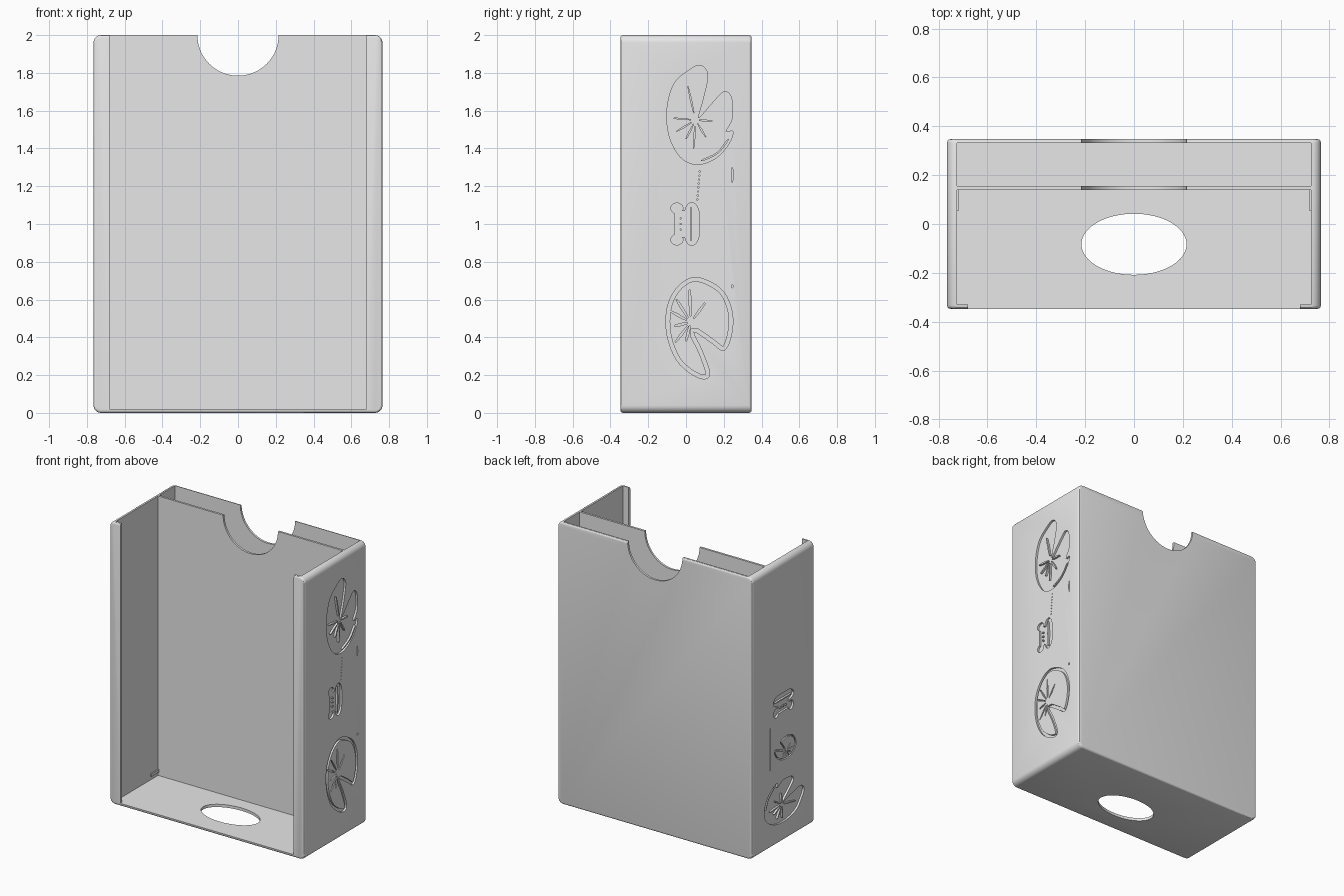
import bpy, bmesh, math
from mathutils import Vector

if "Cube" in bpy.data.objects:
    bpy.data.objects.remove(bpy.data.objects["Cube"])

grey = bpy.data.materials.new("plain grey")
grey.diffuse_color = (0.8, 0.8, 0.8, 1)
grey.use_nodes = True
grey.node_tree.nodes["Principled BSDF"].inputs["Base Color"].default_value = grey.diffuse_color


def new_object(name, bm):
    bmesh.ops.recalc_face_normals(bm, faces=bm.faces)
    mesh = bpy.data.meshes.new(name)
    bm.to_mesh(mesh)
    bm.free()
    mesh.materials.append(grey)
    ob = bpy.data.objects.new(name, mesh)
    bpy.context.collection.objects.link(ob)
    return ob


def box(name, x0, x1, y0, y1, z0, z1):
    bm = bmesh.new()
    bmesh.ops.create_cube(bm, size=1)
    for v in bm.verts:
        v.co = ((x0 + x1) / 2 + v.co.x * (x1 - x0), (y0 + y1) / 2 + v.co.y * (y1 - y0),
                (z0 + z1) / 2 + v.co.z * (z1 - z0))
    return new_object(name, bm)


def prism(name, pts, place):
    """Extrude a 2D outline; place(a, b, side) gives the 3D point."""
    bm = bmesh.new()
    caps = [[bm.verts.new(place(a, b, s)) for a, b in pts] for s in (0, 1)]
    for cap in caps:
        bm.faces.new(cap)
    for i in range(len(pts)):
        j = (i + 1) % len(pts)
        bm.faces.new((caps[0][i], caps[0][j], caps[1][j], caps[1][i]))
    return new_object(name, bm)


def cut(target, cutter):
    old = target.data.copy()
    mod = target.modifiers.new("cut", 'BOOLEAN')
    mod.operation, mod.solver, mod.object = 'DIFFERENCE', 'EXACT', cutter
    bpy.context.view_layer.objects.active = target
    bpy.ops.object.modifier_apply(modifier=mod.name)
    if len(target.data.polygons) < 6:
        target.data = old
    bpy.data.objects.remove(cutter)


def ellipse(cx, cy, rx, ry, n=64):
    return [(cx + rx * math.cos(2 * math.pi * i / n), cy + ry * math.sin(2 * math.pi * i / n))
            for i in range(n)]


def smooth(pts, closed=True, n=4):
    """Catmull-Rom curve through the points."""
    p = [Vector(q) for q in pts]
    m, out = len(p), []
    get = (lambda i: p[i % m]) if closed else (lambda i: p[max(0, min(m - 1, i))])
    for i in range(m if closed else m - 1):
        a, b, c, d = (get(i + k) for k in (-1, 0, 1, 2))
        for t in (k / n for k in range(n)):
            out.append(0.5 * (2 * b + (c - a) * t + (2 * a - 5 * b + 4 * c - d) * t * t
                              + (3 * b - a - 3 * c + d) * t ** 3))
    return out if closed else out + [p[-1]]


def ribbon(pts, w):
    """Thin pointed strip outline along a path."""
    p = [Vector(q) for q in pts]
    left, right = [], []
    for i in range(len(p)):
        d = (p[min(i + 1, len(p) - 1)] - p[max(i - 1, 0)]).normalized()
        n = Vector((-d.y, d.x)) * w / 2
        if i in (0, len(p) - 1):
            n *= 0.5
        left.append(p[i] + n)
        right.append(p[i] - n)
    return left + right[::-1]


# Rounded outer case
case = box("case", -0.765, 0.765, -0.347, 0.347, 0, 2)
bm = bmesh.new()
bm.from_mesh(case.data)
along = [e for e in bm.edges if abs(e.verts[0].co.y - e.verts[1].co.y) > 0.1]
bmesh.ops.bevel(bm, geom=along, offset=0.04, segments=6, profile=0.5, affect='EDGES')
rims = [e for e in bm.edges if abs(e.verts[0].co.y - e.verts[1].co.y) < 1e-4]
bmesh.ops.bevel(bm, geom=rims, offset=0.014, segments=3, profile=0.5, affect='EDGES')
bm.to_mesh(case.data)
bm.free()

# Main bay, rear pocket, front opening, thumb notch and floor hole
cut(case, box("bay", -0.725, 0.725, -0.329, 0.14, 0.02, 2.5))
cut(case, box("pocket", -0.725, 0.725, 0.155, 0.332, 0.02, 2.5))
cut(case, box("opening", -0.68, 0.68, -0.6, -0.2, 0.02, 2.5))
cut(case, prism("notch", ellipse(0, 2, 0.215, 0.215), lambda a, b, s: (a, 0.05 + s, b)))
cut(case, prism("floor_hole", ellipse(0, -0.083, 0.215, 0.125), lambda a, b, s: (a, b, s * 0.3 - 0.2)))

# Small rails low on the inner side walls
for side in (-1, 1):
    x = sorted((side * 0.717, side * 0.73))
    box("rail", x[0], x[1], 0.055, 0.145, 0.045, 0.065)

DEPTH = 0.014


def wall(side, tf):
    return lambda a, b, s: (side * (0.765 - DEPTH + s * 0.05), *tf(a, b))


def ridge_wall(side, tf):
    return lambda a, b, s: (side * (0.755 - DEPTH + s * (DEPTH + 0.01)), *tf(a, b))


# Leaf outlines and vein tips, in side-wall coordinates (y, z)
leaf_a = [(.115, 1.79), (.075, 1.84), (.01, 1.81), (-.065, 1.74), (-.10, 1.61), (-.09, 1.47),
          (-.03, 1.355), (.06, 1.315), (.16, 1.35), (.23, 1.43), (.248, 1.49), (.21, 1.49),
          (.245, 1.56), (.24, 1.67), (.20, 1.70), (.14, 1.64), (.065, 1.56), (.09, 1.66)]
tips_a = [(.01, 1.73), (-.065, 1.56), (-.05, 1.49), (0, 1.45), (.04, 1.40), (.105, 1.46), (.14, 1.545)]
leaf_b = [(.125, .215), (.10, .18), (.03, .205), (-.05, .28), (-.10, .41), (-.10, .555),
          (-.05, .66), (.03, .715), (.115, .70), (.20, .64), (.245, .53), (.24, .41),
          (.20, .33), (.13, .375), (.04, .43), (.085, .33)]
tips_b = [(.02, .65), (-.05, .60), (-.085, .54), (-.06, .46), (-.055, .375), (.0, .38), (.10, .58)]


def vein(center, tip):
    c, t = Vector(center), Vector(tip)
    return ribbon([c.lerp(t, 0.2), c.lerp(t, 0.6), t], 0.012)


def sunk_leaf(side, tf):
    """Recessed leaf with raised veins."""
    cut(case, prism("leaf", smooth(leaf_a), wall(side, tf)))
    for tip in tips_a:
        prism("leaf_vein", vein((.05, 1.55), tip), ridge_wall(side, tf))
    prism("leaf_rim", ribbon(smooth([(.08, 1.335), (.165, 1.375), (.225, 1.45)], False), 0.01),
          ridge_wall(side, tf))


def ring_leaf(side, tf):
    """Leaf drawn as a grooved rim and grooved veins."""
    cut(case, prism("leaf", smooth(leaf_b), wall(side, tf)))
    mid = Vector((.045, .46))
    inner = []
    loop = smooth(leaf_b)
    for i, p in enumerate(loop):
        d = (loop[(i + 1) % len(loop)] - loop[i - 1]).normalized()
        inner.append(p + Vector((d.y, -d.x)) * -0.02)
    area = lambda q: abs(sum(q[i - 1].x * q[i].y - q[i].x * q[i - 1].y for i in range(len(q))))
    if area(inner) > area(loop):
        inner = [2 * p - q for p, q in zip(loop, inner)]
    face = prism("leaf_face", inner, ridge_wall(side, tf))
    shell = case_depth = wall(side, tf)
    for tip in tips_b:
        cut(face, prism("vein", vein((.025, .48), tip), shell))


def creature(side, tf):
    """Small recessed animal with two round eyes and a slotted body."""
    cut(case, prism("head", [(-.06, .93), (.0, .93), (.0, 1.07), (-.06, 1.07)], wall(side, tf)))
    for z in (.917, 1.083):
        cut(case, prism("eye", ellipse(-.048, z, .032, .028, 20), wall(side, tf)))
    body = smooth([(-.005, .93), (.03, .885), (.065, .92), (.07, 1.0), (.065, 1.08), (.03, 1.115), (-.005, 1.07)])
    cut(case, prism("body", body, wall(side, tf)))
    prism("body_ridge", ribbon([(.026, .91), (.026, 1.0), (.026, 1.09)], 0.01), ridge_wall(side, tf))
    for z in (.97, 1.0, 1.03):
        prism("nostril", ellipse(-.028, z, .006, .006, 8), ridge_wall(side, tf))


# Right wall decoration
same = lambda a, b: (a, b)
sunk_leaf(1, same)
ring_leaf(1, same)
creature(1, same)
for i in range(8):
    cut(case, prism("dot", ellipse(.06 + i * .0018, 1.13 + i * .021, .004, .004, 8), wall(1, same)))
cut(case, prism("slot", ribbon([(.245, 1.22), (.245, 1.26), (.245, 1.30)], .008), wall(1, same)))
cut(case, prism("dot", ellipse(.245, .67, .005, .009, 8), wall(1, same)))


# Left wall decoration, turned on its side
def turned(cy, cz, s, oy, oz):
    return lambda a, b: (cy - s * (b - oz), cz + s * (a - oy))


sunk_leaf(-1, turned(-.01, .29, .85, .07, 1.58))
ring_leaf(-1, turned(-.02, .66, .45, .07, .45))
creature(-1, turned(0, .99, 1.0, .0, 1.0))
cut(case, prism("slot", ribbon([(.15, .56), (.15, .7), (.15, .86)], .008), wall(-1, same)))

# Smooth the rounded edges, keep the rest crisp
bpy.ops.object.select_all(action='DESELECT')
for ob in bpy.context.scene.objects:
    ob.select_set(True)
bpy.context.view_layer.objects.active = case
bpy.ops.object.shade_smooth_by_angle(angle=math.radians(30))
